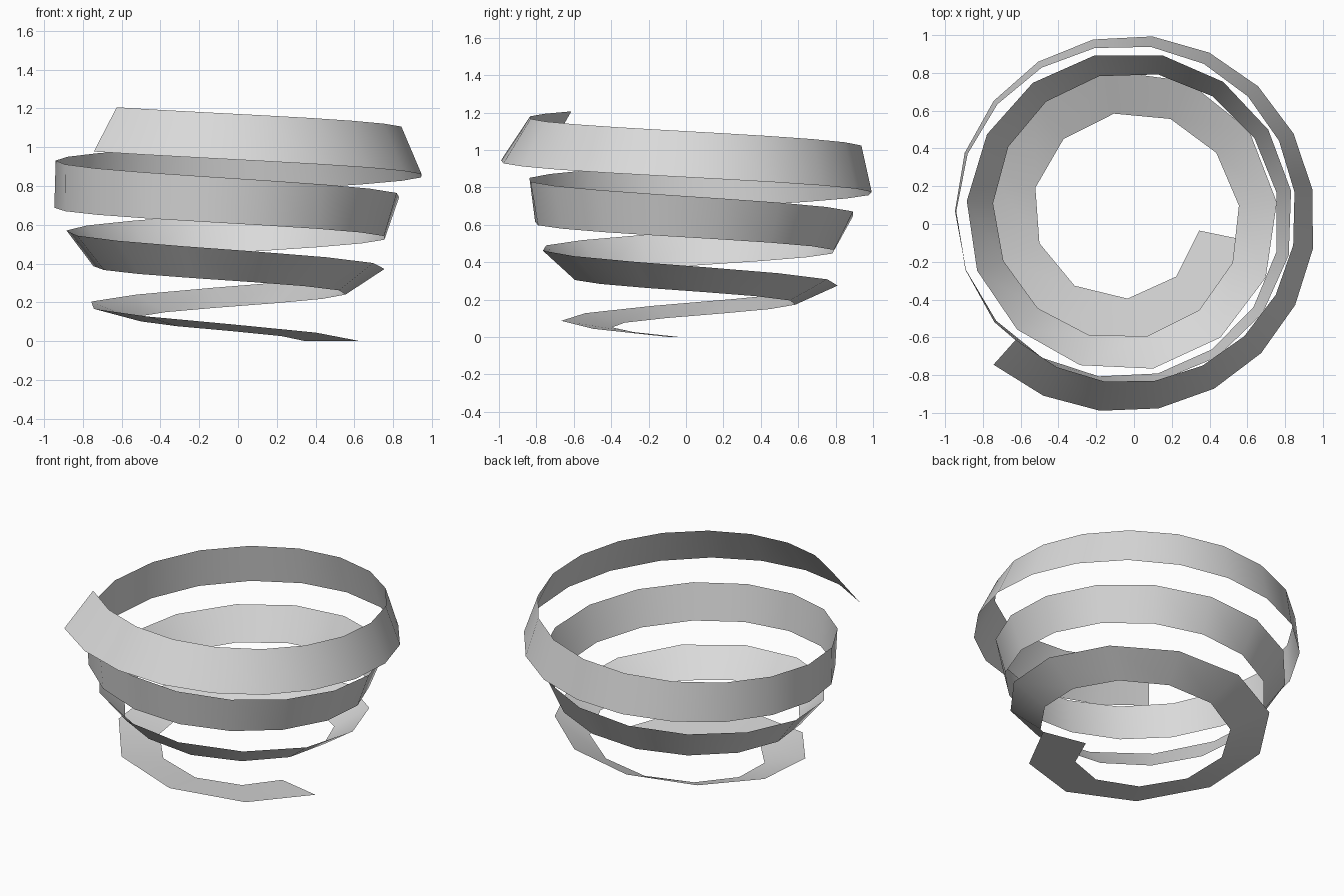
import bpy, bmesh, math
from mathutils import Vector

cube = bpy.data.objects.get("Cube")
if cube:
    bpy.data.objects.remove(cube, do_unlink=True)

# Spiral settings
SEGMENTS = 50
TURNS = 10 / 3
START_ANGLE = math.radians(-11.7)
AXIS = Vector((-0.04, 0.045, 0))
R0, GROWTH = 0.39, 0.203           # mean spiral used to space the rings


def turn_at(i):
    """Turns travelled at ring i, so that the segments are about equally long."""
    total = R0 * TURNS + GROWTH * TURNS ** 2 / 2
    s = total * (i / SEGMENTS) ** 1.028
    return (math.sqrt(R0 ** 2 + 2 * GROWTH * s) - R0) / GROWTH


def ring(t):
    """Lower and upper edge points of the ribbon after t turns."""
    a = START_ANGLE - t * math.tau
    out = Vector((math.cos(a), math.sin(a), 0))
    lower = AXIS + out * (0.394 + 0.214 * t - 0.0004 * t ** 4)
    lower.z = 0.235 * t + 0.0175 * t * t
    tilt = math.radians(33.5 * t + 1.45 * t * t)
    width = 0.23 + 0.059 * (2 * t / TURNS - 1) ** 2
    upper = lower + width * (out * math.cos(tilt) + Vector((0, 0, math.sin(tilt))))
    return lower, upper


# Ribbon that rolls from flat to inward leaning as it climbs
bm = bmesh.new()
rows = [[bm.verts.new(p) for p in ring(turn_at(i))] for i in range(SEGMENTS + 1)]
for (a, b), (c, d) in zip(rows, rows[1:]):
    bm.faces.new((a, b, d, c))
for f in bm.faces:
    f.smooth = True
mesh = bpy.data.meshes.new("spiral_ribbon")
bm.to_mesh(mesh)
bm.free()
ribbon = bpy.data.objects.new("spiral_ribbon", mesh)
bpy.context.collection.objects.link(ribbon)

# Single grey colour
grey = bpy.data.materials.new("light_grey")
grey.use_nodes = True
grey.diffuse_color = (0.7, 0.7, 0.7, 1)
bsdf = next(n for n in grey.node_tree.nodes if n.type == 'BSDF_PRINCIPLED')
bsdf.inputs["Base Color"].default_value = (0.7, 0.7, 0.7, 1)
mesh.materials.append(grey)
